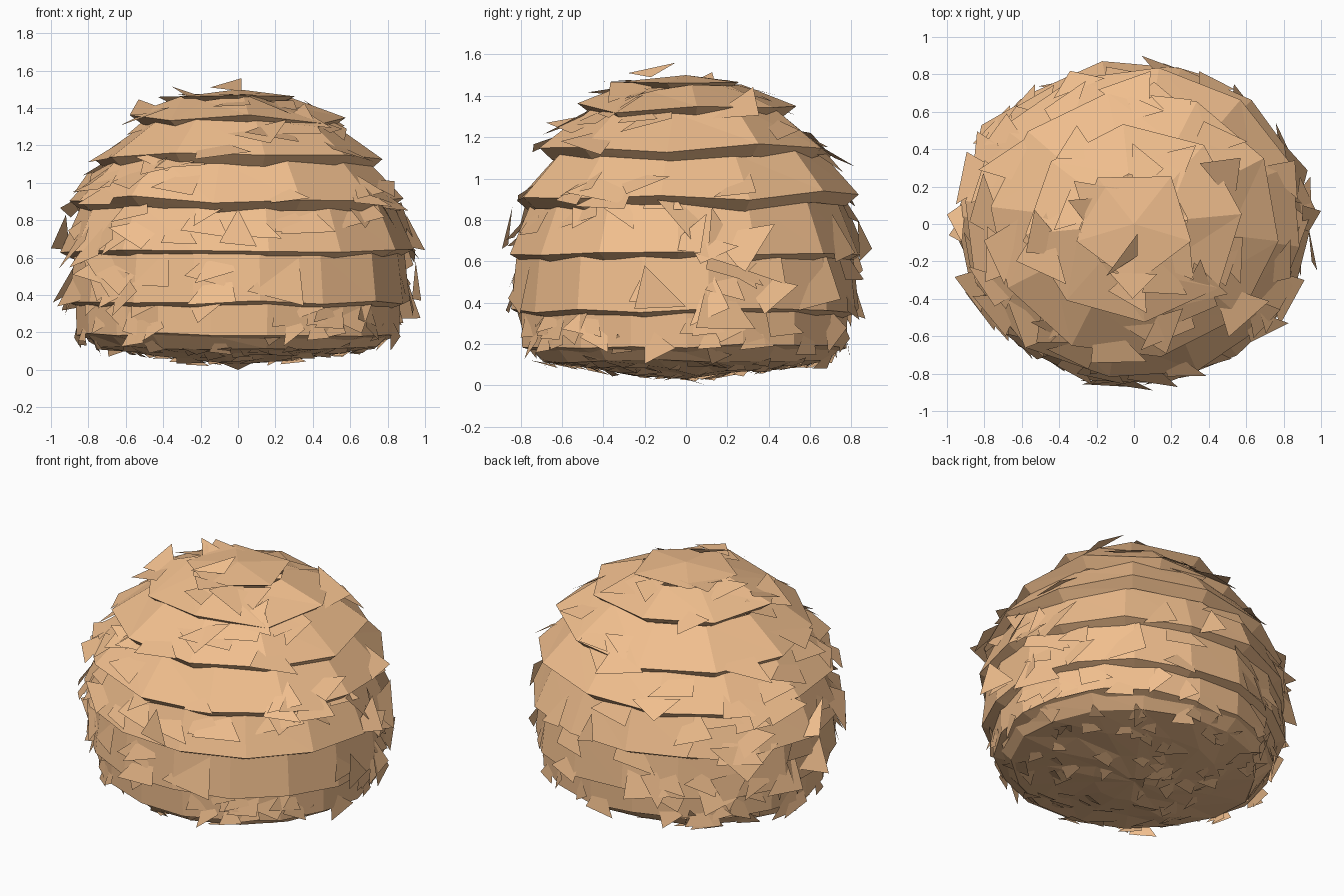
import bpy, bmesh, math, random
from mathutils import Vector, Matrix

if "Cube" in bpy.data.objects:
    bpy.data.objects.remove(bpy.data.objects["Cube"])

random.seed(11)
mat = bpy.data.materials.new("foliage")
mat.diffuse_color = (0.88, 0.52, 0.27, 1)
mat.use_nodes = True
mat.node_tree.nodes["Principled BSDF"].inputs["Base Color"].default_value = mat.diffuse_color
YS = 0.925  # the bush is a little narrower front to back


def finish(bm, name):
    me = bpy.data.meshes.new(name)
    bm.to_mesh(me)
    bm.free()
    me.materials.append(mat)
    ob = bpy.data.objects.new(name, me)
    bpy.context.collection.objects.link(ob)
    return ob


def ring(bm, r, z, n, phase, offs):
    out = []
    for i in range(n):
        a = phase + 2 * math.pi * i / n
        dr, dz = offs[i]
        out.append(bm.verts.new(((r + dr) * math.cos(a),
                                 (r + dr) * YS * math.sin(a), z + dz)))
    return out


def skirt(name, rings, n, phase, jr, jz, cap=None, low=None, shared=False):
    """Stack of uneven rings from top to bottom, optionally closed by a point."""
    bm = bmesh.new()

    def jitter():
        return [(random.uniform(-jr, jr), random.uniform(-jz, jz)) for _ in range(n)]
    offs = jitter()
    rs = [ring(bm, r, z, n, phase, offs if shared else jitter()) for r, z in rings]
    for a, b in zip(rs, rs[1:]):
        for i in range(n):
            j = (i + 1) % n
            bm.faces.new((a[i], b[i], b[j]))
            bm.faces.new((a[i], b[j], a[j]))
            # keep ring-to-ring faces grouped so the first 2n are the outer slope
    for p, r, flip in ((cap, rs[0], False), (low, rs[-1], True)):
        if p is not None:
            v = bm.verts.new((0, 0, p))
            for i in range(n):
                j = (i + 1) % n
                bm.faces.new((v, r[j], r[i]) if flip else (v, r[i], r[j]))
    return finish(bm, name)


# Overlapping tiers: top radius, top z, edge radius, edge z, sides, lip depth
tiers = [
    (0.29, 1.45, 0.58, 1.345, 8, 0.05),
    (0.51, 1.33, 0.78, 1.14, 10, 0.06),
    (0.69, 1.13, 0.905, 0.91, 12, 0.055),
    (0.825, 0.90, 0.945, 0.635, 14, 0.035),
    (0.89, 0.63, 0.92, 0.36, 16, 0.025),
    (0.865, 0.36, 0.86, 0.19, 18, 0.02),
]
shells = []
for k, (rt, zt, rb, zb, n, lip) in enumerate(tiers):
    shells.append(skirt(f"foliage_tier_{k + 1}", [
        (rt, zt), (rb, zb), (rb - 0.07, zb - lip)],
        n, 0.4 * k + 0.1, 0.012, 0.03 if k < 3 else 0.012, shared=True))

# Five-sided crown cap on top
crown = skirt("crown", [(0.34, 1.46), (0.27, 1.43)], 5,
              math.radians(-90), 0.02, 0.008, cap=1.50, shared=True)

# Shallow bowl underneath
base = skirt("underside", [(0.83, 0.19), (0.75, 0.12), (0.52, 0.085), (0.26, 0.055)],
             16, 0.2, 0.015, 0.012, low=0.03)


# Flat triangular leaves lying on the shells, lower ends lifted
LIMIT = Vector((0.985, 0.88, 1.52))


def scatter(bm, ob, count, smin, smax, tilt, face_max):
    faces = [p for p in ob.data.polygons if p.index < face_max]
    areas = [p.area for p in faces]
    while count:
        f = random.choices(faces, areas)[0]
        a, b, c = [ob.data.vertices[i].co for i in f.vertices]
        u, v = random.random(), random.random()
        if u + v > 1:
            u, v = 1 - u, 1 - v
        pos = a + (b - a) * u + (c - a) * v
        nrm = f.normal.copy()
        if nrm.dot(pos - Vector((0, 0, 0.7))) < 0:
            nrm.negate()
        side = Vector((0, 0, 1)).cross(nrm).normalized()
        side = Matrix.Rotation(random.gauss(0, 0.45), 3, nrm) @ side
        up = nrm.cross(side)
        t = math.radians(random.uniform(tilt * 0.3, tilt))
        up = up * math.cos(t) - nrm * math.sin(t)
        w = math.radians(random.uniform(-8, 8))
        side = side * math.cos(w) + nrm * math.sin(w)
        s = random.uniform(smin, smax)
        pos = pos + nrm * 0.004
        pts = [pos - up * s * 0.35 - side * s * 0.5,
               pos - up * s * 0.35 + side * s * 0.5,
               pos + up * s * 0.65 + side * s * random.uniform(-0.6, 0.6)]
        if any(abs(p.x) > LIMIT.x or abs(p.y) > LIMIT.y or p.z > LIMIT.z
               or p.z < 0.015 for p in pts):
            continue
        bm.faces.new([bm.verts.new(p) for p in pts])
        count -= 1


leaves = bmesh.new()
for ob, row, cnt in zip(shells, tiers, (9, 16, 24, 30, 34, 44)):
    small = row[3] < 0.3
    scatter(leaves, ob, cnt, 0.12 if small else 0.2, 0.2 if small else 0.32,
            16, row[4] * 2)
scatter(leaves, crown, 4, 0.15, 0.22, 6, 99)
scatter(leaves, base, 80, 0.08, 0.17, 20, 999)

# Outermost leaves that set the overall size
tips = [
    [(-1.0, 0.05, 0.65), (-0.92, -0.1, 0.83), (-0.9, 0.12, 0.64)],
    [(-0.99, -0.06, 0.36), (-0.88, 0.1, 0.42), (-0.88, -0.12, 0.55)],
    [(1.0, 0.07, 0.64), (0.9, -0.1, 0.66), (0.9, 0.1, 0.83)],
    [(0.95, -0.2, 0.58), (0.98, -0.25, 0.37), (0.93, 0.0, 0.38)],
    [(0.1, -0.89, 0.66), (-0.1, -0.86, 0.68), (0.0, -0.84, 0.86)],
    [(0.04, 0.9, 0.66), (0.2, 0.84, 0.6), (0.1, 0.83, 0.8)],
    [(0.02, -0.05, 1.56), (-0.15, -0.28, 1.51), (0.02, -0.17, 1.49)],
    [(0.0, 0.1, 0.0), (0.1, -0.05, 0.05), (-0.1, -0.04, 0.04)],
]
for t in tips:
    leaves.faces.new([leaves.verts.new(p) for p in t])
finish(leaves, "leaves")
